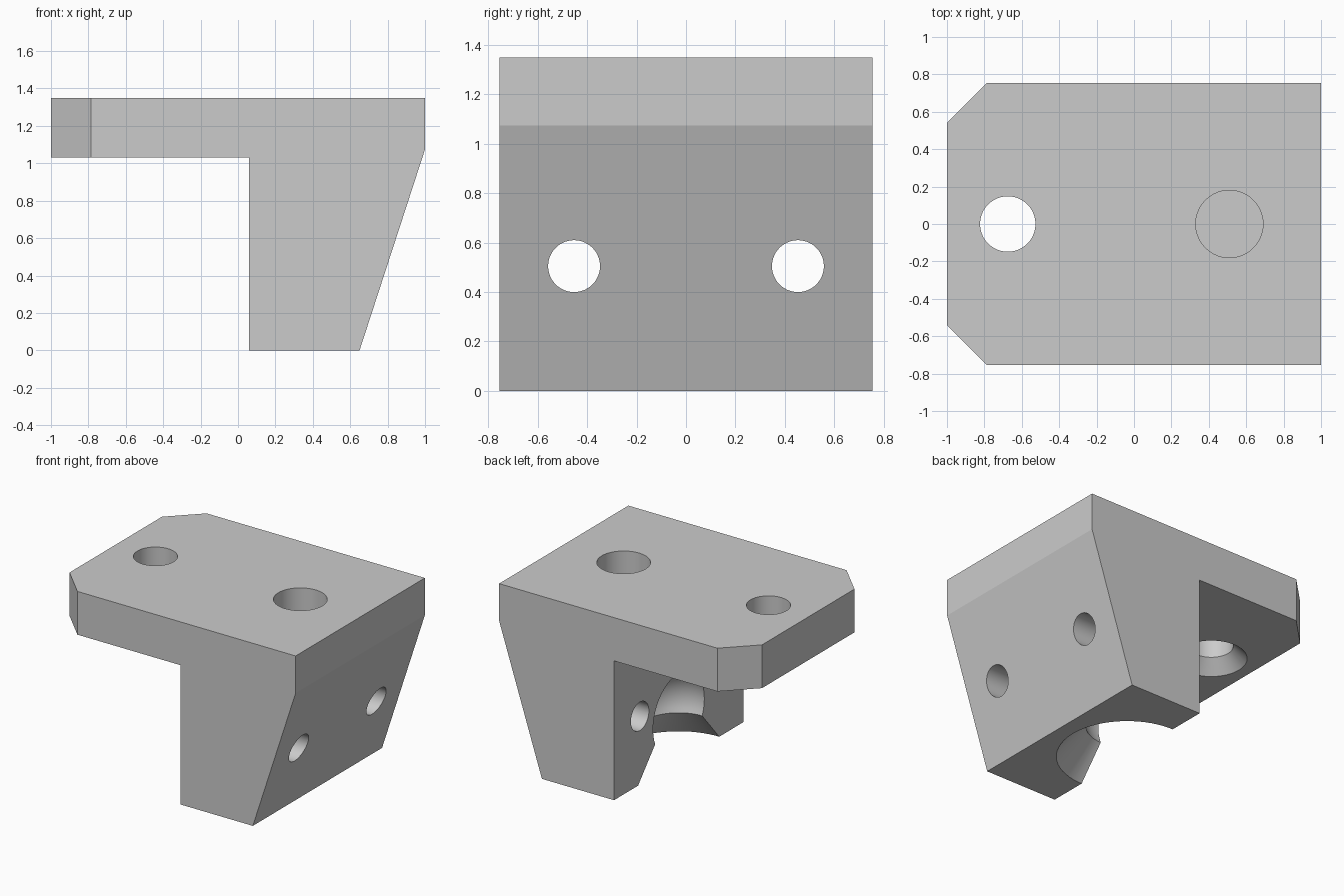
import bpy, bmesh, math
from mathutils import Vector, Matrix

if "Cube" in bpy.data.objects:
    bpy.data.objects.remove(bpy.data.objects["Cube"], do_unlink=True)

grey = bpy.data.materials.new("light grey")
grey.use_nodes = True
grey.diffuse_color = (0.6, 0.6, 0.6, 1)
grey.node_tree.nodes["Principled BSDF"].inputs["Base Color"].default_value = (0.6, 0.6, 0.6, 1)


def make_object(name, bm):
    bmesh.ops.recalc_face_normals(bm, faces=bm.faces)
    mesh = bpy.data.meshes.new(name)
    bm.to_mesh(mesh)
    bm.free()
    mesh.materials.append(grey)
    obj = bpy.data.objects.new(name, mesh)
    bpy.context.collection.objects.link(obj)
    return obj


def lathe(name, profile, location, along_x=False, steps=64):
    """Revolve a list of (radius, height) points into a closed solid."""
    bm = bmesh.new()
    verts = [bm.verts.new((r, 0, h)) for r, h in profile]
    edges = [bm.edges.new(pair) for pair in zip(verts, verts[1:])]
    bmesh.ops.spin(bm, geom=verts + edges, cent=(0, 0, 0), axis=(0, 0, 1),
                   angle=math.tau, steps=steps, use_duplicate=False)
    bmesh.ops.remove_doubles(bm, verts=bm.verts, dist=1e-5)
    turn = Matrix.Rotation(math.pi / steps, 4, 'Z')
    if along_x:
        turn = Matrix.Rotation(math.pi / 2, 4, 'Y') @ turn
    bm.transform(Matrix.Translation(Vector(location)) @ turn)
    return make_object(name, bm)


def rod(name, radius, length, location, along_x=False):
    return lathe(name, [(0, 0), (radius, 0), (radius, length), (0, length)], location, along_x)


# Bracket body: side profile extruded along y
WIDTH, TOP, SHELF, WALL = 1.51, 1.35, 1.03, 0.06
outline = [(-1, SHELF), (WALL, SHELF), (WALL, 0), (0.65, 0), (1, 1.075), (1, TOP), (-1, TOP)]
bm = bmesh.new()
side = bm.faces.new([bm.verts.new((x, -WIDTH / 2, z)) for x, z in outline])
grown = bmesh.ops.extrude_face_region(bm, geom=[side])["geom"]
bmesh.ops.translate(bm, vec=(0, WIDTH, 0),
                    verts=[g for g in grown if isinstance(g, bmesh.types.BMVert)])

# Clipped corners at the free end of the plate
corners = [e for e in bm.edges
           if all(v.co.x < -0.99 for v in e.verts)
           and abs(e.verts[0].co.y - e.verts[1].co.y) < 0.01]
bmesh.ops.bevel(bm, geom=corners, offset=0.215, segments=1, affect='EDGES')
bracket = make_object("bracket", bm)

# Ball socket with a flared mouth at the bottom of the leg
BALL, CENTRE, RIM = 0.30, 0.35, 0.23
start = math.asin((RIM - CENTRE) / BALL)
socket = [(0, -0.05), (0.518, -0.05)]
for i in range(17):
    a = start + (math.pi / 2 - start) * i / 16
    socket.append((BALL * math.cos(a) if i < 16 else 0, CENTRE + BALL * math.sin(a)))

cutters = [
    lathe("socket_cutter", socket, (WALL, 0, 0)),
    # Countersunk hole through the plate
    lathe("plate_hole_cutter",
          [(0, -0.05), (0.29, -0.05), (0.148, 0.095), (0.148, 0.5), (0, 0.5)],
          (-0.675, 0, SHELF)),
    # Blind pocket above the leg
    rod("pocket_cutter", 0.18, 0.6, (0.51, 0, 0.85)),
]
# Pair of clamp screw holes through the leg
for label, y in (("left", 0.453), ("right", -0.453)):
    cutters.append(rod(label + "_screw_hole_cutter", 0.105, 1.2, (-0.1, y, 0.505), True))

bpy.context.view_layer.objects.active = bracket
for cutter in cutters:
    cutter.hide_render = True
    cut = bracket.modifiers.new(cutter.name, 'BOOLEAN')
    cut.operation = 'DIFFERENCE'
    cut.solver = 'EXACT'
    cut.object = cutter
    bpy.ops.object.modifier_apply(modifier=cut.name)
    bpy.data.objects.remove(cutter, do_unlink=True)

# Smooth curved walls, crisp edges
bpy.ops.object.select_all(action='DESELECT')
bracket.select_set(True)
bpy.ops.object.shade_smooth_by_angle(angle=math.radians(15))
